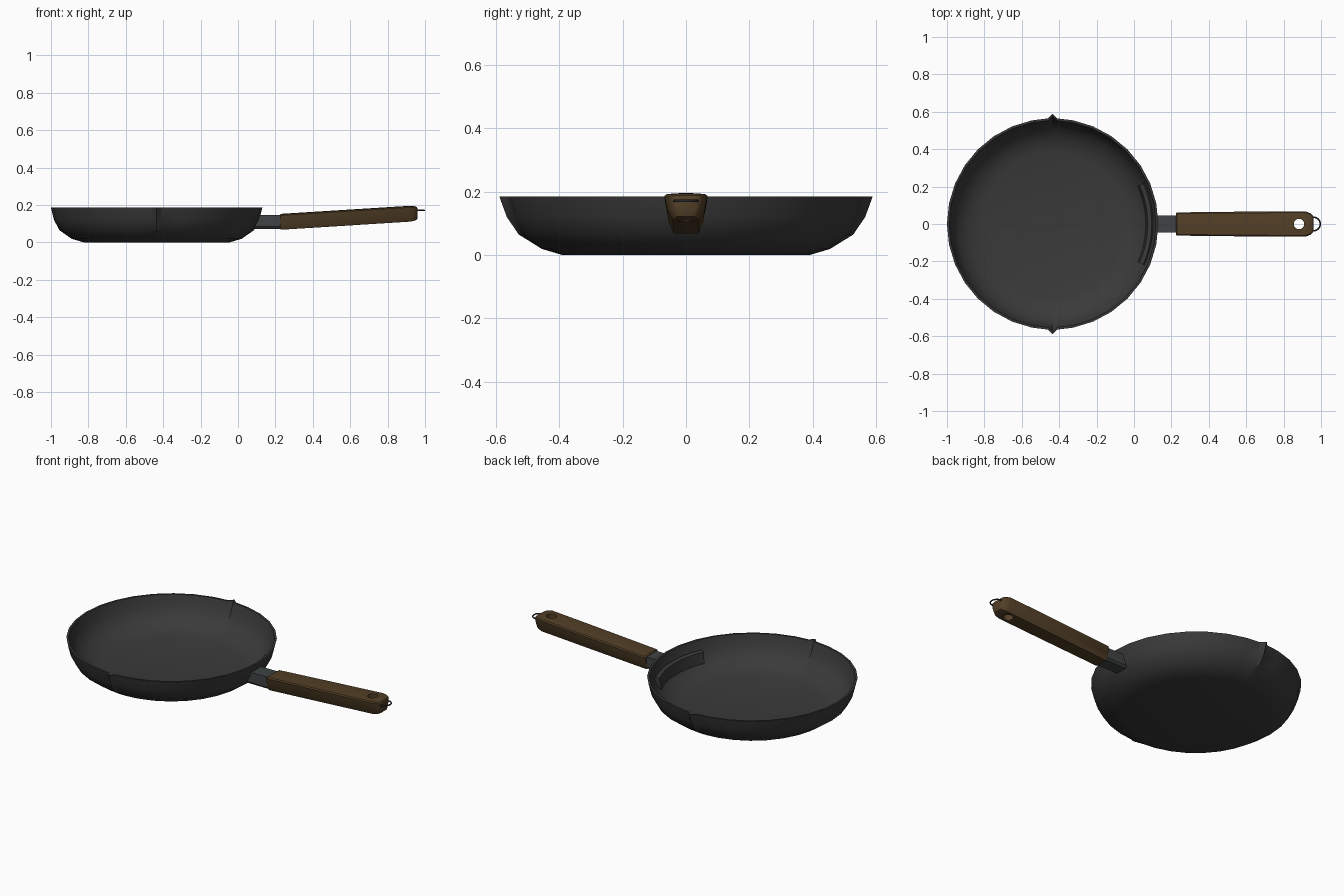
import bpy, bmesh, math
from math import sin, cos, pi, radians

cube = bpy.data.objects.get("Cube")
if cube:
    bpy.data.objects.remove(cube)


def material(name, rgb, rough=0.6):
    m = bpy.data.materials.new(name)
    m.use_nodes = True
    m.diffuse_color = (*rgb, 1)
    bsdf = next(n for n in m.node_tree.nodes if n.type == 'BSDF_PRINCIPLED')
    bsdf.inputs["Base Color"].default_value = (*rgb, 1)
    bsdf.inputs["Roughness"].default_value = rough
    return m


iron = material("cast iron", (0.042, 0.042, 0.042))
steel = material("handle steel", (0.05, 0.055, 0.056))
wood = material("brown wood", (0.085, 0.05, 0.02))
wire = material("dark wire", (0.03, 0.03, 0.03))

CX = -0.435  # pan centre


def loft(name, rings, mat, closed=True, loop=False, angle=30):
    """Skin a list of point rings; cap the ends or join them in a loop."""
    bm = bmesh.new()
    vs = [[bm.verts.new(p) for p in ring] for ring in rings]
    n = len(vs[0])
    pairs = list(zip(vs, vs[1:]))
    if loop:
        pairs.append((vs[-1], vs[0]))
    for a, b in pairs:
        for i in range(n if closed else n - 1):
            j = (i + 1) % n
            bm.faces.new((a[i], a[j], b[j], b[i]))
    if not loop:
        bm.faces.new(vs[0])
        bm.faces.new(vs[-1])
    bmesh.ops.recalc_face_normals(bm, faces=bm.faces)
    mesh = bpy.data.meshes.new(name)
    bm.to_mesh(mesh)
    bm.free()
    mesh.materials.append(mat)
    obj = bpy.data.objects.new(name, mesh)
    bpy.context.collection.objects.link(obj)
    bpy.ops.object.select_all(action='DESELECT')
    obj.select_set(True)
    bpy.context.view_layer.objects.active = obj
    bpy.ops.object.shade_smooth_by_angle(angle=radians(angle))
    return obj


# Pan: turned wall profile, with a pinched pouring notch on either side
outer = [(0.39, 0), (0.455, 0.019), (0.52, 0.065), (0.549, 0.12), (0.565, 0.185)]
inner = [(0.553, 0.185), (0.537, 0.122), (0.508, 0.072), (0.448, 0.031), (0.385, 0.014)]
angles = []
for i in range(32):
    a = i * 360 / 32
    angles += [a - 2.6, a, a + 2.6] if a in (90, 270) else [a]


def pan_point(r, z, a):
    if a in (90, 270):
        r += 0.025 * max(0, (z - 0.03) / 0.155) ** 0.7
    return (CX + r * cos(radians(a)), r * sin(radians(a)), z)


pan = loft("pan", [[pan_point(r, z, a) for a in angles] for r, z in outer + inner], iron)

# Curved reinforcing plate on the inner wall by the handle
section = [(0.507, 0.066), (0.537, 0.128), (0.530, 0.135), (0.508, 0.130), (0.498, 0.066)]
plate = [[(CX + r * cos(t), r * sin(t), z) for r, z in section]
         for t in [radians(-24 + 4 * i) for i in range(13)]]
loft("inner_handle_plate", plate, iron)

# Steel tang between pan wall and handle
tang_rings = []
for low, high in ((0.088, 0.118), (0.24, 0.24)):
    tang_rings.append([(low, -0.036, 0.072), (low, 0.036, 0.072), (low, 0.046, 0.084),
                       (high, 0.046, 0.145), (high, -0.046, 0.145), (low, -0.046, 0.084)])
loft("handle_tang", tang_rings, steel)

# Wooden handle: faceted section, wide on top, lofted along a rising line
half = [(0.62, 0), (0.86, 0.38), (1.0, 0.90), (0.9, 0.97), (0.35, 1.0)]
shape = half + [(-y, z) for y, z in reversed(half)]


def handle_ring(x, width, inset=0):
    t = (x - 0.225) / 0.735
    bottom, top = 0.067 + 0.046 * t + inset, 0.152 + 0.046 * t - inset
    return [(x, y * width, bottom + z * (top - bottom)) for y, z in shape]


handle = loft("wooden_handle", [
    handle_ring(0.225, 0.058, 0.005), handle_ring(0.231, 0.062),
    handle_ring(0.58, 0.066), handle_ring(0.915, 0.068),
    handle_ring(0.942, 0.058, 0.003), handle_ring(0.956, 0.046, 0.009),
    handle_ring(0.96, 0.036, 0.016)], wood)

# Hanging hole through the handle
bpy.ops.mesh.primitive_cylinder_add(vertices=20, radius=0.028, depth=0.4,
                                    location=(0.882, 0, 0.15))
cutter = bpy.context.object
cutter.name = "hole_cutter"
cutter.hide_render = True
cutter.data.materials.append(wood)
cut = handle.modifiers.new("hanging hole", 'BOOLEAN')
cut.operation = 'DIFFERENCE'
cut.solver = 'EXACT'
cut.object = cutter
bpy.context.view_layer.objects.active = handle
bpy.ops.object.modifier_apply(modifier=cut.name)
bpy.data.objects.remove(cutter)
bpy.ops.object.select_all(action='DESELECT')
handle.select_set(True)
bpy.ops.object.shade_smooth_by_angle(angle=radians(30))

# Thin wire hanging ring at the end of the handle
bpy.ops.mesh.primitive_torus_add(location=(0.96, 0, 0.171), major_radius=0.036,
                                 minor_radius=0.004, major_segments=28, minor_segments=8)
ring = bpy.context.object
ring.name = "hanging_ring"
ring.data.materials.append(wire)
bpy.ops.object.shade_smooth_by_angle(angle=radians(60))
